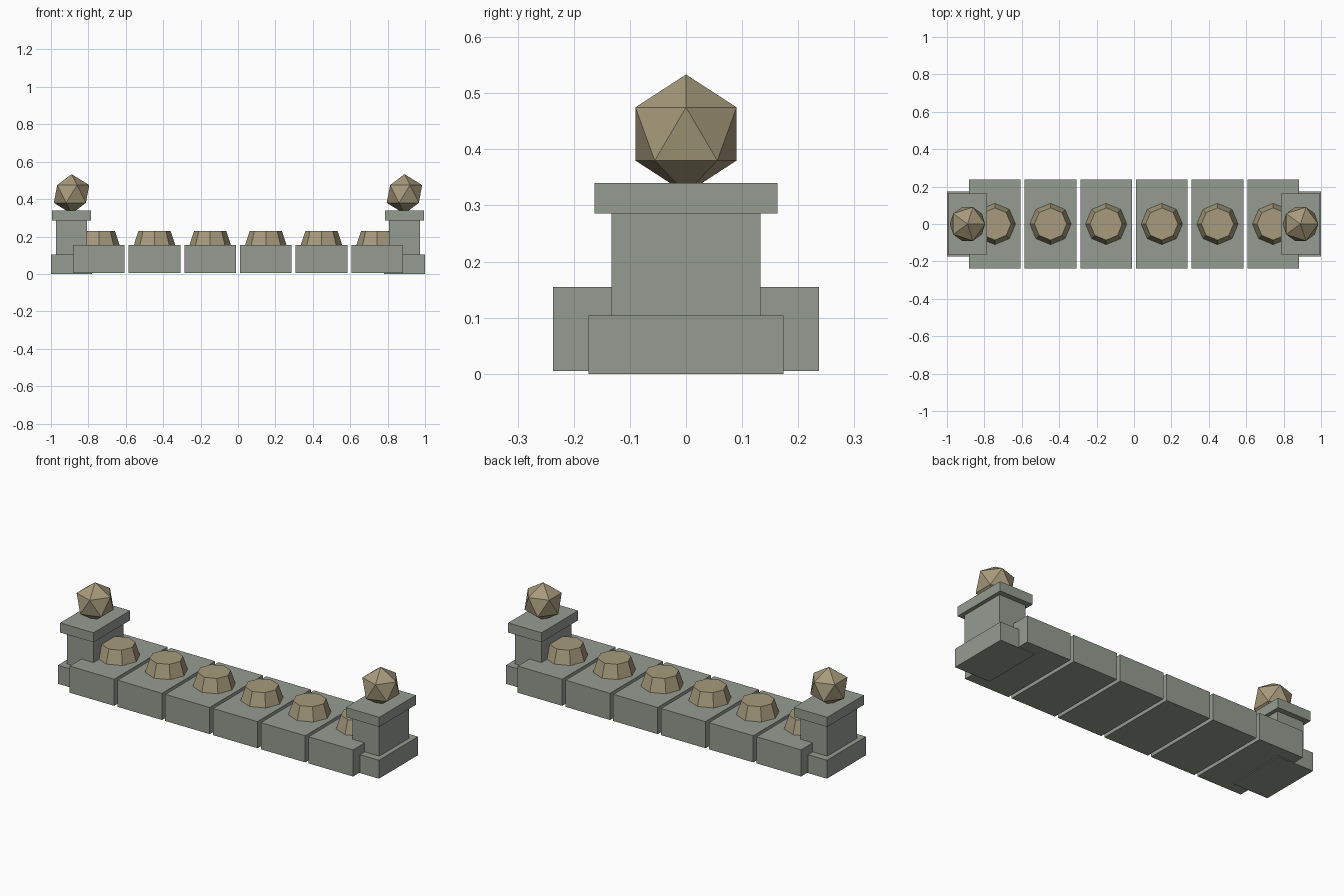
import bpy

if "Cube" in bpy.data.objects:
    bpy.data.objects.remove(bpy.data.objects["Cube"])


def material(name, rgb):
    m = bpy.data.materials.new(name)
    m.diffuse_color = (*rgb, 1)
    m.use_nodes = True
    m.node_tree.nodes["Principled BSDF"].inputs["Base Color"].default_value = m.diffuse_color
    return m


stone = material("grey stone", (0.30, 0.33, 0.285))
tan = material("tan stone", (0.385, 0.325, 0.20))


def finish(name, mat):
    ob = bpy.context.object
    ob.name = name
    ob.data.materials.append(mat)
    return ob


def box(name, x, size_x, size_y, z0, z1):
    bpy.ops.mesh.primitive_cube_add(size=1, location=(x, 0, (z0 + z1) / 2))
    ob = finish(name, stone)
    ob.scale = (size_x, size_y, z1 - z0)
    bpy.ops.object.transform_apply(location=False, rotation=False, scale=True)


# Row of wall blocks, each topped with an eight-sided stud
for i in range(6):
    x = (i - 2.5) * 0.2976
    box(f"wall_block_{i + 1}", x, 0.277, 0.474, 0.005, 0.155)
    bpy.ops.mesh.primitive_cone_add(vertices=8, radius1=0.112, radius2=0.086,
                                    depth=0.08, location=(x, 0, 0.19))
    finish(f"stud_{i + 1}", tan)

# End piers: plinth, shaft, cap and faceted ball
for side, label in ((-1, "left"), (1, "right")):
    x = side * 0.89
    box(f"{label}_plinth", x, 0.22, 0.348, 0.0, 0.104)
    box(f"{label}_shaft", x, 0.166, 0.266, 0.10, 0.29)
    box(f"{label}_cap", x, 0.208, 0.326, 0.286, 0.34)
    bpy.ops.mesh.primitive_ico_sphere_add(subdivisions=1, radius=0.106,
                                          location=(x, 0, 0.4275))
    finish(f"{label}_ball", tan)
